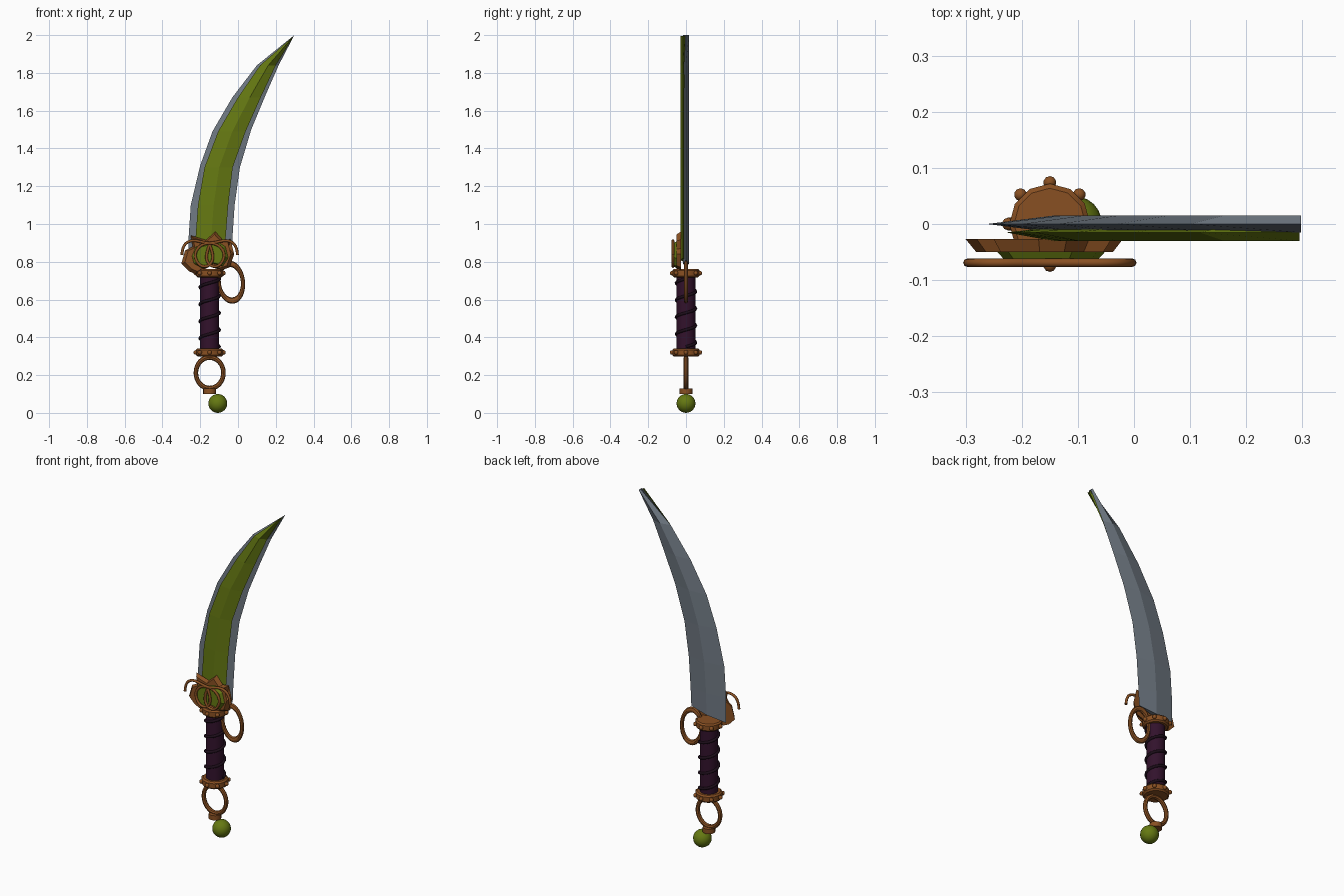
import bpy, bmesh, math
from mathutils import Vector

cube = bpy.data.objects.get("Cube")
if cube:
    bpy.data.objects.remove(cube, do_unlink=True)


def material(name, rgb):
    m = bpy.data.materials.new(name)
    m.use_nodes = True
    col = (*rgb, 1)
    m.diffuse_color = col
    m.node_tree.nodes["Principled BSDF"].inputs["Base Color"].default_value = col
    return m


GREEN = material("olive green", (0.13, 0.19, 0.006))
STEEL = material("grey steel", (0.16, 0.19, 0.225))
BRONZE = material("bronze", (0.25, 0.08, 0.016))
PURPLE = material("dark purple", (0.032, 0.006, 0.025))
CORD = material("black cord", (0.012, 0.004, 0.010))
AXIS = -0.15  # x of the grip axis


def finish(name, mat, smooth=False):
    ob = bpy.context.object
    ob.name = name
    ob.data.materials.append(mat)
    if smooth:
        bpy.ops.object.shade_smooth_by_angle(angle=math.radians(40))
    return ob


def mesh_object(name, bm, mat):
    bmesh.ops.recalc_face_normals(bm, faces=bm.faces)
    me = bpy.data.meshes.new(name)
    bm.to_mesh(me)
    bm.free()
    me.materials.append(mat)
    ob = bpy.data.objects.new(name, me)
    bpy.context.collection.objects.link(ob)


def cylinder(name, mat, r, z0, z1, sides=16):
    bpy.ops.mesh.primitive_cylinder_add(vertices=sides, radius=r, depth=z1 - z0,
                                        location=(AXIS, 0, (z0 + z1) / 2))
    return finish(name, mat, True)


def ball(name, mat, r, loc, seg=10):
    bpy.ops.mesh.primitive_uv_sphere_add(segments=seg, ring_count=seg // 2,
                                         radius=r, location=loc)
    return finish(name, mat, True)


def ring(name, x, z, rx, rz, tube, tilt=0):
    # Upright oval ring facing the front
    bpy.ops.mesh.primitive_torus_add(major_segments=32, minor_segments=8,
                                     major_radius=rx, minor_radius=tube,
                                     location=(x, 0, z),
                                     rotation=(math.pi / 2, tilt, 0))
    bpy.context.object.scale = (1, rz / rx, 1)
    return finish(name, BRONZE, True)


def rod(name, mat, points, r, kind="NURBS"):
    cu = bpy.data.curves.new(name, "CURVE")
    cu.dimensions = "3D"
    cu.bevel_depth, cu.bevel_resolution = r, 2
    cu.resolution_u = 5
    cu.use_fill_caps = True
    sp = cu.splines.new(kind)
    sp.points.add(len(points) - 1)
    for p, co in zip(sp.points, points):
        p.co = (*co, 1)
    if kind == "NURBS":
        sp.order_u = 3
        sp.use_endpoint_u = True
    cu.materials.append(mat)
    bpy.context.collection.objects.link(bpy.data.objects.new(name, cu))


def blade(name, mat, rows, edge_y, front_y, back_y):
    # Four-cornered cross-sections lofted from the base to the tip
    bm = bmesh.new()
    loops = []
    for zl, xl, zr, xr in rows:
        xm, zm = xl + (xr - xl) * 0.52, (zl + zr) / 2
        loops.append([bm.verts.new(c) for c in (
            (xl, edge_y, zl), (xm, front_y, zm), (xr, edge_y, zr), (xm, back_y, zm))])
    for a, b in zip(loops, loops[1:]):
        for i in range(4):
            j = (i + 1) % 4
            bm.faces.new((a[i], a[j], b[j], b[i]))
    bm.faces.new(loops[0])
    mesh_object(name, bm, mat)


def plate(name, mat, outline, y_back, y_front, shrink):
    # Flat ornament with bevelled rim, narrower toward the front
    bm = bmesh.new()
    mid = sum((Vector(p) for p in outline), Vector((0, 0))) / len(outline)
    back, front = [], []
    for p in outline:
        q = mid + (Vector(p) - mid) * shrink
        back.append(bm.verts.new((p[0], y_back, p[1])))
        front.append(bm.verts.new((q.x, y_front, q.y)))
    caps = [bm.faces.new(back), bm.faces.new(front)]
    n = len(outline)
    for i in range(n):
        j = (i + 1) % n
        bm.faces.new((back[i], back[j], front[j], front[i]))
    bmesh.ops.triangulate(bm, faces=caps)
    mesh_object(name, bm, mat)


# Curved blade: left and right outline at each height
steel_rows = [(0.77, -0.262, 0.81, -0.035), (0.92, -0.262, 0.92, -0.03),
              (1.10, -0.25, 1.10, -0.018), (1.31, -0.20, 1.30, 0.01),
              (1.49, -0.135, 1.50, 0.07), (1.67, -0.03, 1.68, 0.145),
              (1.84, 0.10, 1.84, 0.215), (2.0, 0.298, 2.0, 0.298)]
blade("steel_blade", STEEL, steel_rows, 0, -0.015, 0.015)
green_rows = [(0.80, -0.228, 0.82, -0.07), (0.92, -0.225, 0.92, -0.066),
              (1.10, -0.212, 1.10, -0.052), (1.30, -0.177, 1.30, -0.028),
              (1.49, -0.105, 1.49, 0.04), (1.67, 0.0, 1.67, 0.12),
              (1.84, 0.117, 1.84, 0.20), (1.995, 0.295, 1.995, 0.295)]
blade("green_blade_face", GREEN, green_rows, -0.015, -0.03, -0.006)

# Guard: bronze leaf plate with green inlay
plate("guard_plate", BRONZE,
      [(-0.30, 0.79), (-0.28, 0.86), (-0.24, 0.88), (-0.25, 0.94), (-0.17, 0.915),
       (-0.12, 0.96), (-0.08, 0.915), (-0.04, 0.92), (-0.05, 0.87), (-0.02, 0.84),
       (-0.045, 0.77), (-0.09, 0.755), (-0.15, 0.775), (-0.225, 0.735), (-0.26, 0.75)],
      -0.027, -0.05, 0.87)
plate("guard_inlay", GREEN,
      [(-0.245, 0.83), (-0.225, 0.88), (-0.17, 0.895), (-0.11, 0.91), (-0.065, 0.88),
       (-0.05, 0.82), (-0.08, 0.775), (-0.13, 0.79), (-0.19, 0.765), (-0.235, 0.79)],
      -0.048, -0.064, 0.85)

# Mirrored scrolls over the guard
scroll = [(0.147, 0.835), (0.145, 0.885), (0.095, 0.918), (0.025, 0.90), (-0.045, 0.895),
          (-0.085, 0.84), (-0.055, 0.775), (0.0, 0.775), (0.025, 0.83), (0.0, 0.89)]
for side, label in ((-1, "right"), (1, "left")):
    rod(f"guard_scroll_{label}", BRONZE,
        [(AXIS + side * x, -0.069, z) for x, z in scroll], 0.0075)

# Grip with spiral cord
cylinder("grip", PURPLE, 0.05, 0.32, 0.74)
turns, steps = 4, 16
helix = []
for i in range(turns * steps + 1):
    a = 2 * math.pi * i / steps
    helix.append((AXIS + 0.052 * math.cos(a), 0.052 * math.sin(a),
                  0.35 + 0.36 * i / (turns * steps)))
rod("grip_cord", CORD, helix, 0.008, "POLY")

# Studded collars at both ends of the grip
for label, z in (("lower", 0.32), ("upper", 0.74)):
    collar = cylinder(f"{label}_collar", BRONZE, 0.072, z - 0.022, z + 0.022, 12)
    bev = collar.modifiers.new("rim", "BEVEL")
    bev.width, bev.segments = 0.008, 1
    for i in range(8):
        a = math.pi * i / 4
        ball(f"{label}_collar_stud", BRONZE, 0.012,
             (AXIS + 0.074 * math.cos(a), 0.074 * math.sin(a), z))

# Finger ring, pommel ring and hanging bead
ring("finger_ring", -0.038, 0.692, 0.064, 0.098, 0.011, -0.12)
ring("pommel_ring", AXIS, 0.212, 0.073, 0.082, 0.012)
cylinder("pommel_cap", BRONZE, 0.034, 0.10, 0.128)
ball("pommel_bead", GREEN, 0.05, (-0.107, 0, 0.05), 24)
